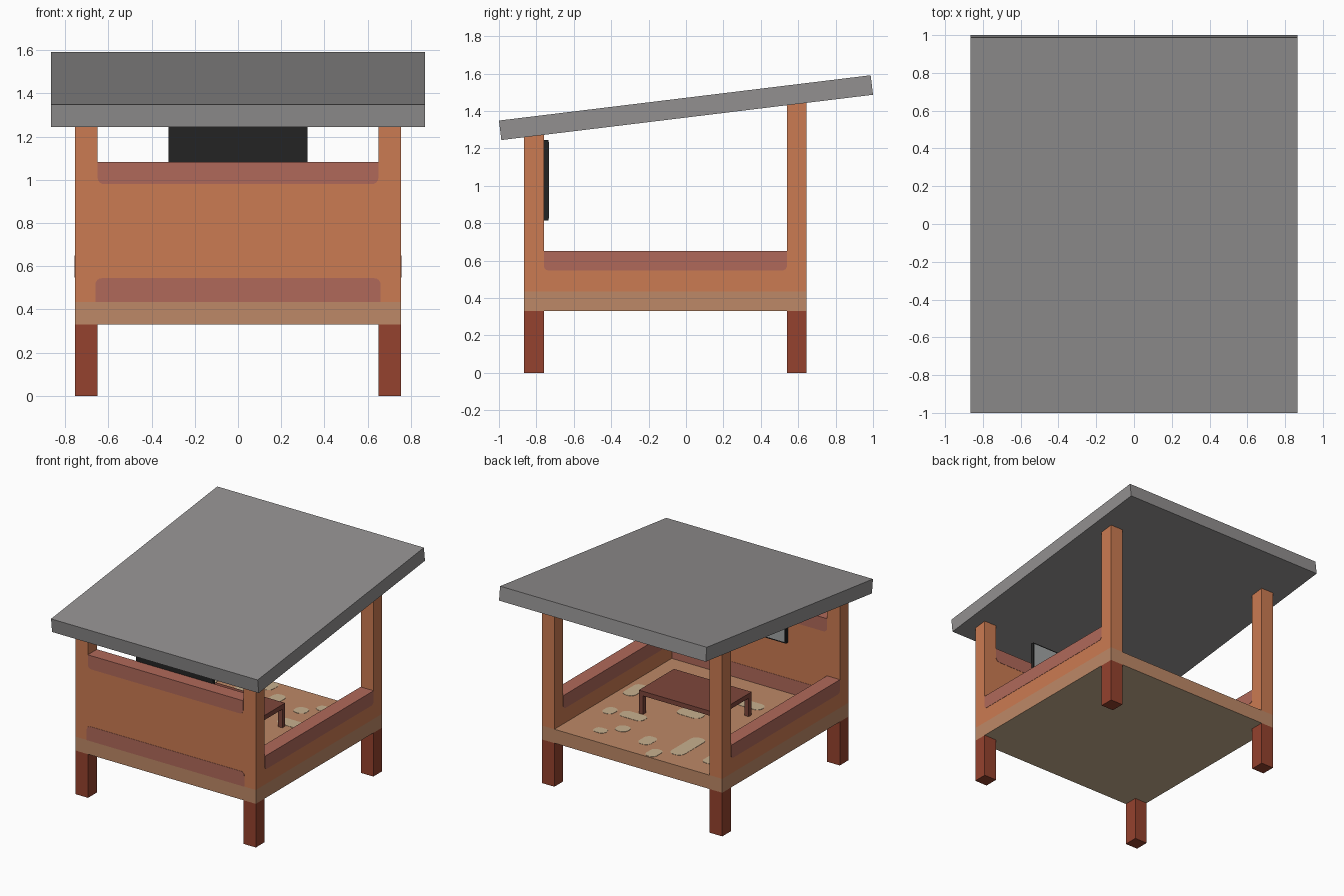
import bpy, bmesh, math
from mathutils import Matrix, Vector

if "Cube" in bpy.data.objects:
    bpy.data.objects.remove(bpy.data.objects["Cube"])


def mat(name, rgb):
    m = bpy.data.materials.new(name)
    lin = [((c / 255 + 0.055) / 1.055) ** 2.4 for c in rgb]
    m.diffuse_color = (*lin, 1)
    m.use_nodes = True
    m.node_tree.nodes["Principled BSDF"].inputs["Base Color"].default_value = m.diffuse_color
    return m


ORANGE = mat("orange wood", (203, 123, 82))
TAN = mat("tan floor", (190, 137, 103))
PINK = mat("dusty red trim", (176, 105, 90))
RED = mat("dark red legs", (149, 66, 46))
BEIGE = mat("beige", (200, 176, 143))
GREY = mat("roof grey", (146, 144, 144))
BLACK = mat("black", (36, 36, 36))
SCREEN = mat("screen grey", (162, 165, 165))
TABLE = mat("table brown", (126, 70, 59))


def finish(bm, name, mats, rule=None):
    bmesh.ops.recalc_face_normals(bm, faces=bm.faces)
    bm.normal_update()
    if rule:
        for f in bm.faces:
            f.material_index = 1 if rule(f) else 0
    me = bpy.data.meshes.new(name)
    bm.to_mesh(me)
    bm.free()
    for m in mats:
        me.materials.append(m)
    ob = bpy.data.objects.new(name, me)
    bpy.context.collection.objects.link(ob)
    return ob


def box(name, x, y, z, mats, rule=None, top=None):
    """Box from ranges; top(y) gives a sloped upper end."""
    bm = bmesh.new()
    bmesh.ops.create_cube(bm, size=1)
    for v in bm.verts:
        px, py, pz = [r[0] if c < 0 else r[1] for r, c in zip((x, y, z), v.co)]
        if top and v.co.z > 0:
            pz = top(py)
        v.co = (px, py, pz)
    return finish(bm, name, mats, rule)


def plate(name, u, v, radii, place, depth, material):
    """Thin rounded plate; radii run bottom-left, bottom-right, top-right, top-left."""
    pts = []
    corners = [(u[0], v[0], 1, 1), (u[1], v[0], -1, 1),
               (u[1], v[1], -1, -1), (u[0], v[1], 1, -1)]
    for i, ((cu, cv, su, sv), r) in enumerate(zip(corners, radii)):
        if r == 0:
            pts.append((cu, cv))
            continue
        for k in range(5):
            a = math.pi + i * math.pi / 2 + k * math.pi / 8
            pts.append((cu + su * r + r * math.cos(a), cv + sv * r + r * math.sin(a)))
    bm = bmesh.new()
    face = bm.faces.new([bm.verts.new(place(*p)) for p in pts])
    ext = bmesh.ops.extrude_face_region(bm, geom=[face])
    for e in ext["geom"]:
        if isinstance(e, bmesh.types.BMVert):
            e.co += Vector(depth)
    return finish(bm, name, [material])


X, YF, YB, W = 0.755, -0.865, 0.645, 0.105
Z0, Z1 = 0.33, 0.435
TILT = math.radians(6.95)
RZ, RT = 1.4175, 0.105
XI, YFI, YBI = X - W, YF + W, YB - W


def roof_under(y):
    return RZ - RT / 2 / math.cos(TILT) + math.tan(TILT) * y


# Platform with beige underside
box("platform", (-X, X), (YF, YB), (Z0, Z1), [TAN, BEIGE], lambda f: f.normal.z < -0.9)

# Legs below and posts above the platform
for xr, sx in (((-X, -XI), "left"), ((XI, X), "right")):
    for yr, sy in (((YF, YFI), "front"), ((YBI, YB), "back")):
        box(f"{sy}_{sx}_leg", xr, yr, (0, Z0), [RED])
        box(f"{sy}_{sx}_post", xr, yr, (Z1, 1), [ORANGE], top=roof_under)

# Walls, with trim-coloured tops
is_top = lambda f: f.normal.z > 0.9
box("front_wall", (-XI, XI), (YF, YFI), (Z1, 1.083), [ORANGE, PINK], is_top)
for s, n in ((-1, "left"), (1, "right")):
    box(n + "_wall", sorted((s * XI, s * X)), (YFI, YBI), (Z1, 0.65), [ORANGE, PINK], is_top)
    # Side wall trim, outside and inside
    for xx, d, side in ((s * X, s, "outer"), (s * XI, -s, "inner")):
        plate(f"{n}_{side}_trim", (YFI, YBI), (0.547, 0.65), (0.025, 0.025, 0, 0),
              lambda u, v: (xx, u, v), (d * 0.002, 0, 0), PINK)

# Front wall trim, outside and inside
for yy, d, side in ((YF, -1, "outer"), (YFI, 1, "inner")):
    put = lambda u, v: (u, yy, v)
    plate(f"front_{side}_top_trim", (-XI, XI), (0.98, 1.083), (0.03, 0.03, 0, 0),
          put, (0, d * 0.002, 0), PINK)
    e = 0.66 if d < 0 else XI
    plate(f"front_{side}_bottom_trim", (-e, e), (Z1, 0.545), (0, 0, 0.03, 0.03),
          put, (0, d * 0.002, 0), PINK)

# Tilted roof slab
bm = bmesh.new()
bmesh.ops.create_cube(bm, size=1)
bm.transform(Matrix.Translation((0, 0, RZ)) @ Matrix.Rotation(TILT, 4, 'X')
             @ Matrix.Diagonal((1.73, 2.002, RT, 1)))
finish(bm, "roof", [GREY])

# Wall screen on the inside of the front wall
box("screen_body", (-0.322, 0.322), (YFI, -0.735), (0.815, 1.245), [BLACK])
plate("screen_face", (-0.312, 0.312), (0.825, 1.235), (0, 0, 0, 0),
      lambda u, v: (u, -0.735, v), (0, 0.002, 0), SCREEN)

# Low table
TY = -0.11
box("table_top", (-0.325, 0.325), (TY - 0.21, TY + 0.21), (0.575, 0.61), [TABLE])
for sx in (-1, 1):
    for sy in (-1, 1):
        box("table_leg", sorted((sx * 0.29, sx * 0.325)),
            sorted((TY + sy * 0.175, TY + sy * 0.21)), (Z1, 0.575), [TABLE])

# Beige floor patches: centre x, centre y, size x, size y
patches = [(0.38, 0.48, 0.10, 0.08), (0.27, 0.37, 0.10, 0.10), (0.33, 0.16, 0.20, 0.10),
           (0.02, 0.43, 0.10, 0.14), (-0.13, 0.57, 0.09, 0.13), (-0.26, 0.35, 0.11, 0.32),
           (0.03, -0.10, 0.20, 0.11), (0.51, 0.18, 0.09, 0.11), (0.56, -0.19, 0.10, 0.20),
           (-0.23, -0.45, 0.20, 0.10), (-0.52, 0.40, 0.10, 0.20), (-0.50, 0.02, 0.12, 0.10),
           (-0.52, -0.40, 0.10, 0.20), (0.15, -0.55, 0.22, 0.10), (0.45, -0.52, 0.10, 0.12)]
for cx, cy, w, h in patches:
    r = min(w, h) * 0.42
    plate("floor_patch", (cx - w / 2, cx + w / 2), (cy - h / 2, cy + h / 2), (r, r, r, r),
          lambda u, v: (u, v, Z1), (0, 0, 0.002), BEIGE)
